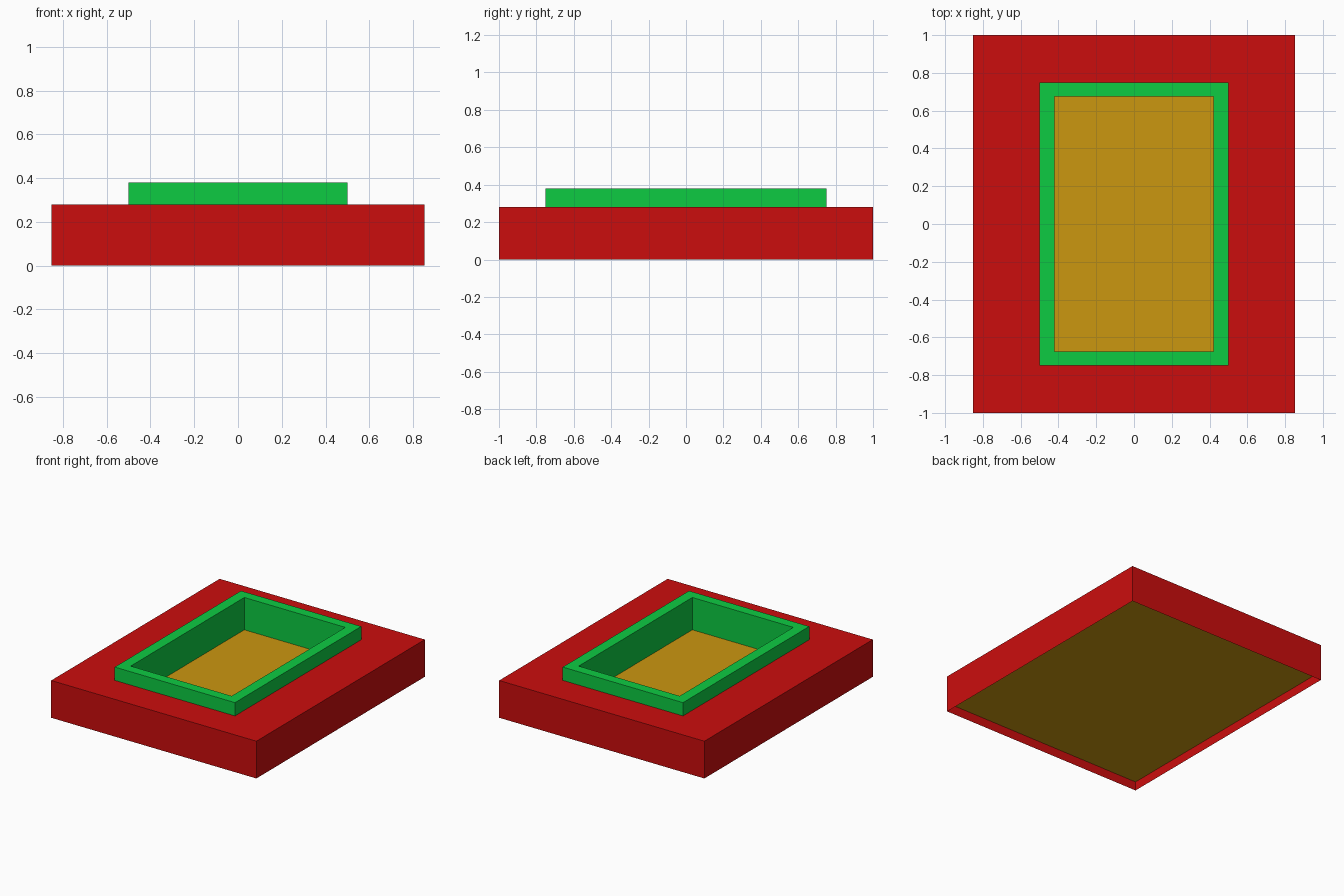
import bpy
import bmesh

cube = bpy.data.objects.get("Cube")
if cube:
    bpy.data.objects.remove(cube, do_unlink=True)


def make_material(name, color):
    mat = bpy.data.materials.new(name)
    mat.use_nodes = True
    mat.diffuse_color = (*color, 1)
    mat.node_tree.nodes["Principled BSDF"].inputs["Base Color"].default_value = (*color, 1)
    return mat


red = make_material("red", (0.6, 0.004, 0.004))
green = make_material("green", (0.004, 0.6, 0.055))
ochre = make_material("ochre", (0.6, 0.31, 0.005))


def skin_rings(name, rings, mat, loop=False, caps=False):
    """Join rectangular rings (half width, half depth, height) with flat faces."""
    bm = bmesh.new()
    corners = ((-1, -1), (1, -1), (1, 1), (-1, 1))
    loops = [[bm.verts.new((sx * hx, sy * hy, z)) for sx, sy in corners]
             for hx, hy, z in rings]
    pairs = list(zip(loops, loops[1:]))
    if loop:
        pairs.append((loops[-1], loops[0]))
    for a, b in pairs:
        for i in range(4):
            j = (i + 1) % 4
            bm.faces.new((a[i], a[j], b[j], b[i]))
    if caps:
        bm.faces.new(loops[0][::-1])
        bm.faces.new(loops[-1])
    mesh = bpy.data.meshes.new(name)
    bm.to_mesh(mesh)
    bm.free()
    mesh.materials.append(mat)
    obj = bpy.data.objects.new(name, mesh)
    bpy.context.collection.objects.link(obj)
    return obj


W, D = 0.853, 1.0            # base half sizes
OUT = (0.5, 0.75)            # raised rim, outside
INN = (0.42, 0.675)          # raised rim, inside
BOTTOM, FLOOR, TOP, RIM = 0.067, 0.137, 0.28, 0.38

# Open-bottomed base: thin outer walls and a top with an opening
skin_rings("base_shell", [(W, D, 0), (W, D, TOP), (*OUT, TOP)], red)

# Raised rim whose inner walls reach down to the floor
skin_rings("raised_rim", [(*OUT, FLOOR), (*OUT, RIM), (*INN, RIM), (*INN, FLOOR)],
           green, loop=True)

# Floor slab spanning the base, held just above its lower edge
skin_rings("floor_slab", [(W - 0.001, D - 0.001, BOTTOM), (W - 0.001, D - 0.001, FLOOR)],
           ochre, caps=True)
